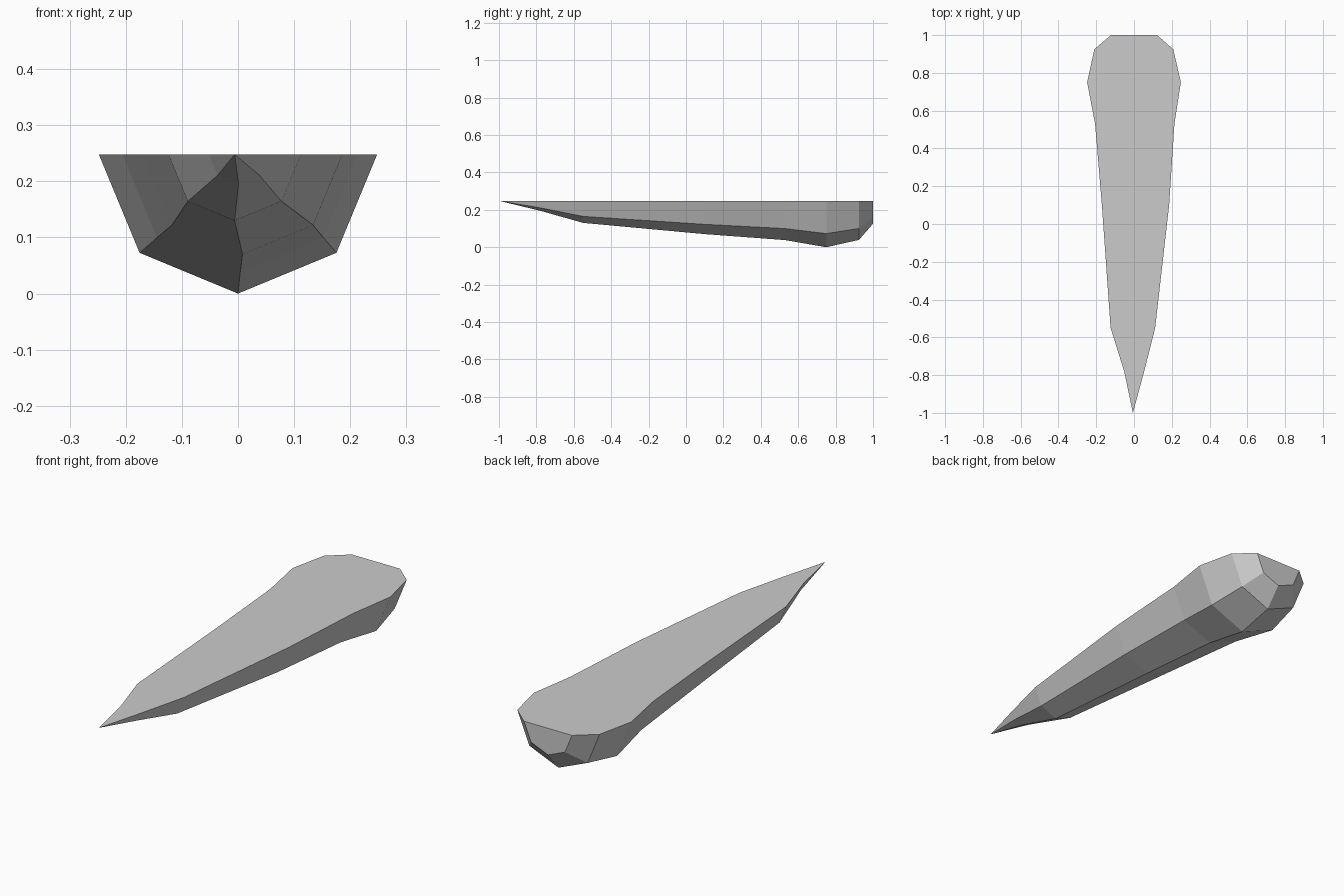
import bpy
import bmesh
import math

cube = bpy.data.objects.get("Cube")
if cube:
    bpy.data.objects.remove(cube, do_unlink=True)

# Single grey colour
grey = bpy.data.materials.new("light_grey")
grey.use_nodes = True
colour = (0.6, 0.6, 0.6, 1)
grey.diffuse_color = colour
grey.node_tree.nodes["Principled BSDF"].inputs["Base Color"].default_value = colour

TOP = 0.248
SIDES = 4  # facets under the flat top

# Stations along the length: y, centre x, radius
stations = [
    (1.0, 0, 0.122),
    (0.925, -0.001, 0.209),
    (0.75, 0, TOP),
    (0.53, 0.004, 0.21),
    (0.1, 0.008, 0.178),
    (-0.55, -0.006, 0.118),
    (-0.78, 0.001, 0.053),
]

bm = bmesh.new()


def half_ring(y, x, r):
    """Lower half of an octagon hanging from the flat top."""
    angles = [math.pi * i / SIDES for i in range(SIDES + 1)]
    return [bm.verts.new((x + r * math.cos(a), y, TOP - r * math.sin(a)))
            for a in angles]


rings = [half_ring(*s) for s in stations]

# Faceted underside
for a, b in zip(rings, rings[1:]):
    for i in range(SIDES):
        bm.faces.new((a[i], a[i + 1], b[i + 1], b[i]))

# Pointed front
tip = bm.verts.new((-0.006, -1, TOP))
for i in range(SIDES):
    bm.faces.new((rings[-1][i], rings[-1][i + 1], tip))

# Blunt back and one flat top
bm.faces.new(rings[0])
bm.faces.new([r[0] for r in rings] + [tip] + [r[-1] for r in reversed(rings)])
bmesh.ops.recalc_face_normals(bm, faces=bm.faces)

mesh = bpy.data.meshes.new("tapered_shard")
bm.to_mesh(mesh)
bm.free()
mesh.materials.append(grey)
shard = bpy.data.objects.new("tapered_shard", mesh)
bpy.context.collection.objects.link(shard)
